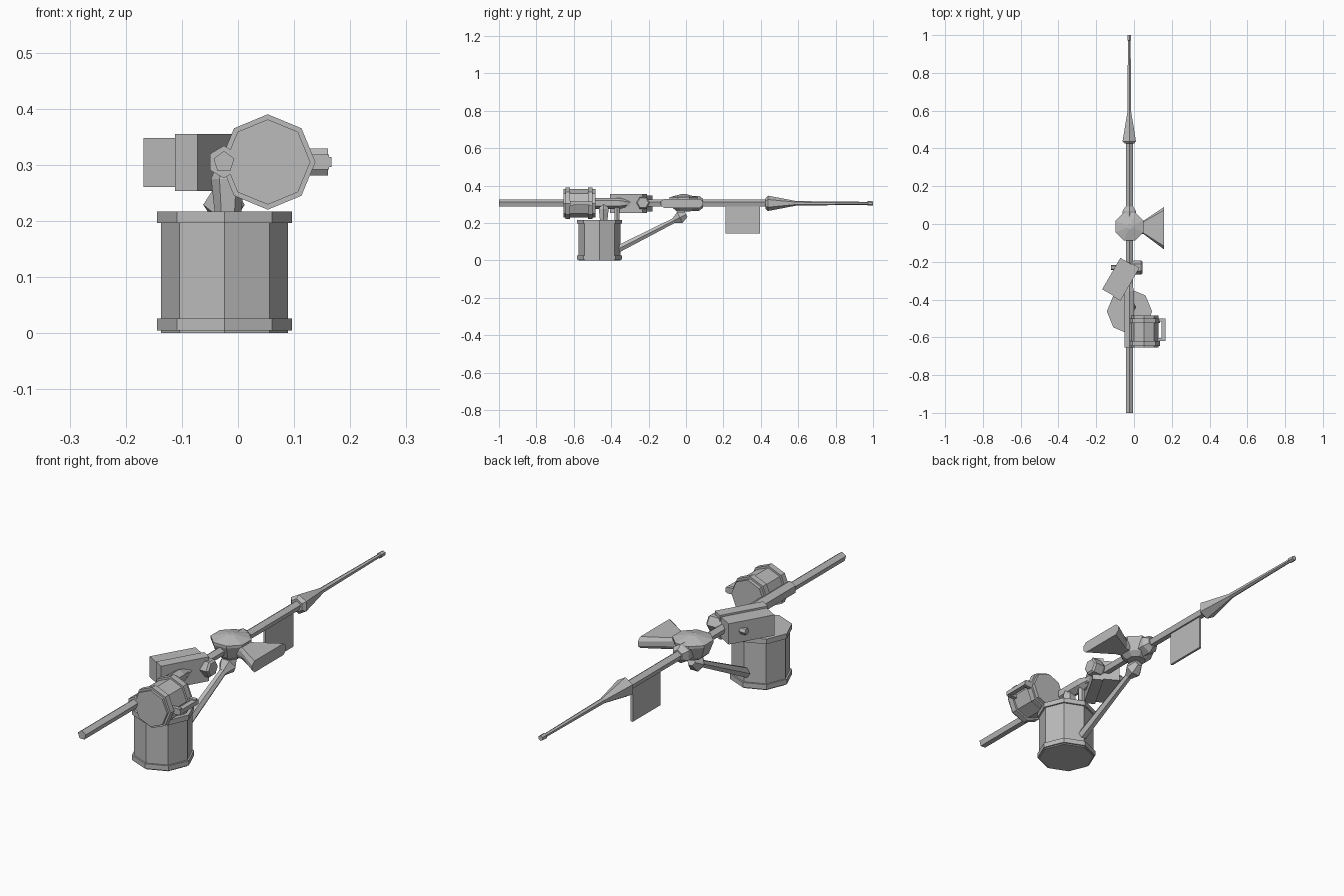
import bpy, bmesh, math
from mathutils import Vector

if "Cube" in bpy.data.objects:
    bpy.data.objects.remove(bpy.data.objects["Cube"])

grey = bpy.data.materials.new("plain_grey")
grey.diffuse_color = (0.5, 0.5, 0.5, 1)
grey.use_nodes = True
grey.node_tree.nodes["Principled BSDF"].inputs["Base Color"].default_value = grey.diffuse_color

PX, PZ = -0.025, 0.305      # axis of the long pole


def finish(name, bm):
    bmesh.ops.recalc_face_normals(bm, faces=bm.faces)
    me = bpy.data.meshes.new(name)
    bm.to_mesh(me)
    bm.free()
    me.materials.append(grey)
    ob = bpy.data.objects.new(name, me)
    bpy.context.collection.objects.link(ob)
    return ob


def turned(name, origin, axis, profile, sides, phase=0):
    """Faceted solid of (distance along axis, radius) rings."""
    o, d = Vector(origin), Vector(axis).normalized()
    u = Vector((0, 1, 0)) if abs(d.x) > 0.9 else Vector((1, 0, 0))
    v = u.cross(d)
    bm = bmesh.new()
    rings = []
    for t, r in profile:
        ring = []
        for i in range(sides):
            a = math.radians(phase) + math.tau * i / sides
            ring.append(bm.verts.new(o + d * t + (u * math.cos(a) + v * math.sin(a)) * r))
        rings.append(ring)
    for a, b in zip(rings, rings[1:]):
        for i in range(sides):
            j = (i + 1) % sides
            bm.faces.new((a[i], a[j], b[j], b[i]))
    bm.faces.new(rings[0])
    bm.faces.new(rings[-1])
    return finish(name, bm)


def box(name, centre, size, turn=0):
    bm = bmesh.new()
    bmesh.ops.create_cube(bm, size=1)
    bmesh.ops.scale(bm, vec=size, verts=bm.verts)
    ob = finish(name, bm)
    ob.location = centre
    ob.rotation_euler.z = math.radians(turn)
    return ob


X, Y, Z = (1, 0, 0), (0, 1, 0), (0, 0, 1)

# Drum with two rim bands
turned("drum", (-0.024, -0.463, 0), Z,
       [(0, 0.113), (0.005, 0.113), (0.005, 0.12), (0.026, 0.12), (0.026, 0.113),
        (0.196, 0.113), (0.196, 0.12), (0.217, 0.12)], 8)

# Posts joining drum and pole
turned("main_post", (-0.018, -0.44, 0.2), Z, [(0, 0.022), (0.075, 0.03), (0.1, 0.02)], 6)
turned("rear_post", (PX, -0.368, 0.2), Z, [(0, 0.015), (0.1, 0.015)], 6)

# Long pole and its thicker sleeve
turned("pole", (PX, 0, PZ), Y, [(-1, 0.0195), (0.44, 0.0195)], 5, 90)
turned("pole_sleeve", (PX, 0, PZ), Y, [(-0.655, 0.029), (-0.355, 0.029), (-0.31, 0.016)], 6, 90)

# Spear head, thin rod and end knob
turned("spear_head", (PX, 0, PZ), Y,
       [(0.425, 0.028), (0.438, 0.041), (0.59, 0.012), (0.97, 0.008), (0.972, 0.012), (1.0, 0.011)], 6, 90)

# Lamp with two bands
turned("lamp", (0.053, 0, PZ), Y,
       [(-0.655, 0.076), (-0.645, 0.076), (-0.645, 0.085), (-0.62, 0.085), (-0.62, 0.076),
        (-0.525, 0.076), (-0.525, 0.085), (-0.5, 0.085), (-0.5, 0.076), (-0.485, 0.076)], 8, 90)

# Lamp handle
for y in (-0.508, -0.612):
    box("lamp_handle_arm", (0.14, y, PZ), (0.044, 0.016, 0.026))
box("lamp_handle_bar", (0.156, -0.56, PZ), (0.021, 0.12, 0.018))

# Turned two-step case beside the pole
turn = 60
out = Vector((-math.sin(math.radians(turn)), math.cos(math.radians(turn)), 0))
c = Vector((-0.071, -0.291, 0.304))
box("case_base", c - out * 0.034, (0.202, 0.046, 0.102), turn)
box("case_cover", c + out * 0.023, (0.192, 0.068, 0.087), turn)

# Cross bolt through the pole
turned("cross_bolt", (0, -0.23, 0.308), X, [(-0.122, 0.014), (0.01, 0.014)], 6)
turned("bolt_head", (0, -0.23, 0.308), X,
       [(-0.025, 0.025), (0.0, 0.037), (0.038, 0.037), (0.046, 0.03)], 6)

# Faceted hub and its collar on the pole
turned("hub", (-0.023, -0.013, 0), Z,
       [(0.262, 0.04), (0.28, 0.062), (0.328, 0.08), (0.338, 0.08), (0.354, 0.015)], 8, 22.5)
turned("hub_collar", (PX, 0, PZ), Y, [(0.03, 0.04), (0.07, 0.04), (0.092, 0.024)], 6, 90)

# Flared horn: chamfered section lofted from narrow to wide
bm = bmesh.new()
loops = []
for x, y, hw, hh in ((0.0, -0.015, 0.03, 0.024), (0.052, -0.018, 0.036, 0.024), (0.16, -0.022, 0.113, 0.024)):
    section = [(-1, -0.4), (-0.85, -1), (0.85, -1), (1, -0.4), (1, 0.4), (0.85, 1), (-0.85, 1), (-1, 0.4)]
    loops.append([bm.verts.new((x, y + a * hw, PZ + b * hh)) for a, b in section])
for a, b in zip(loops, loops[1:]):
    for i in range(8):
        j = (i + 1) % 8
        bm.faces.new((a[i], a[j], b[j], b[i]))
bm.faces.new(loops[0])
bm.faces.new(loops[-1])
finish("horn", bm)

# Sloping strut with a flared socket under the hub
foot, head = Vector((PX, -0.39, 0.047)), Vector((PX, -0.035, 0.228))
span = head - foot
length = span.length
turned("strut", foot, span, [(0, 0.022), (length, 0.015)], 6)
turned("strut_socket", foot, span,
       [(length - 0.035, 0.016), (length + 0.002, 0.037), (length + 0.04, 0.018)], 6)

# Hanging flag plate
box("flag", (PX, 0.303, 0.222), (0.01, 0.185, 0.155))
